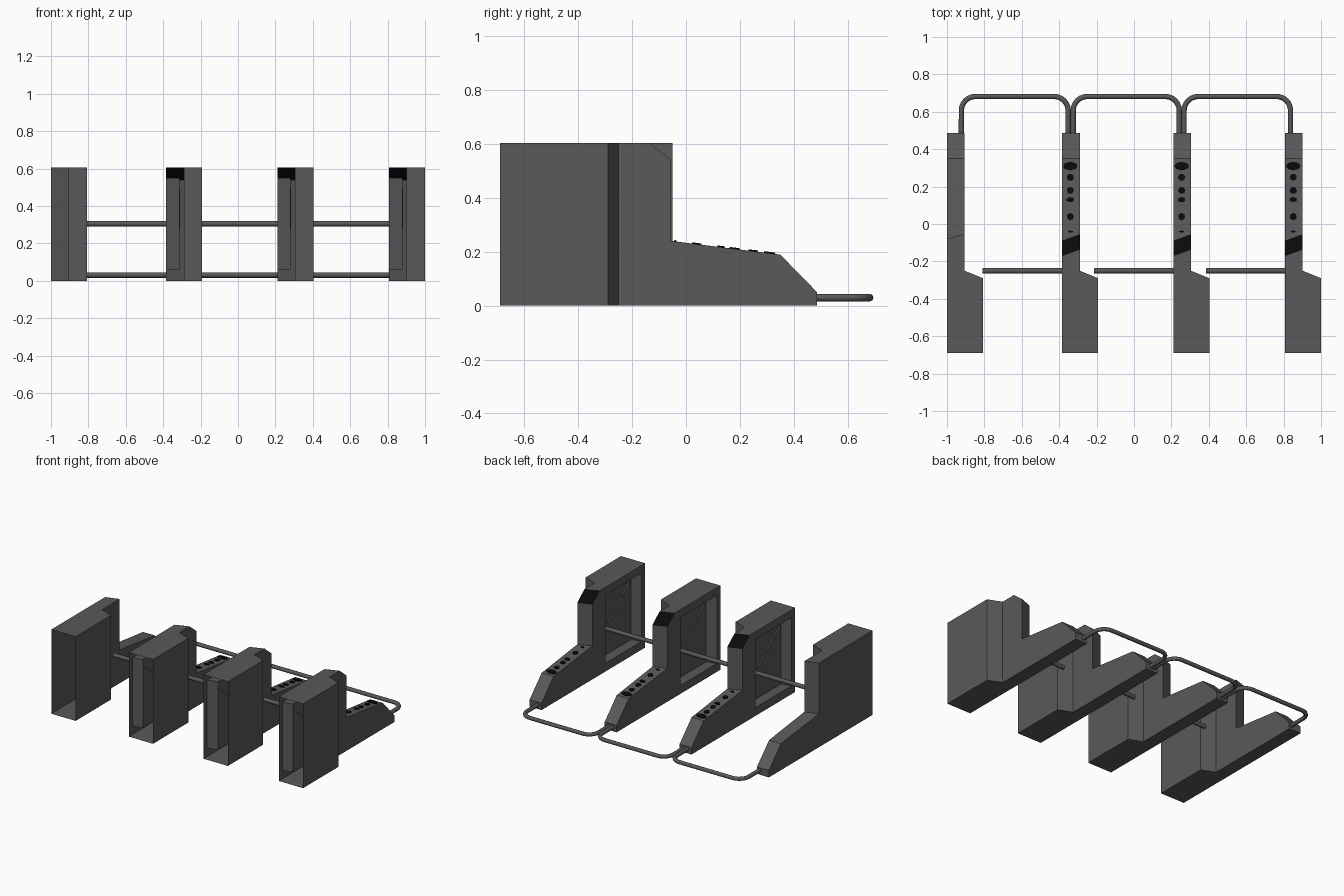
import bpy, bmesh, math
from mathutils import Vector, Matrix

if "Cube" in bpy.data.objects:
    bpy.data.objects.remove(bpy.data.objects["Cube"])

H, W, N = 0.605, 0.193, 0.095      # cabinet height, wide width, narrow width


def material(name, c):
    m = bpy.data.materials.new(name)
    m.diffuse_color = (c, c, c, 1)
    m.use_nodes = True
    m.node_tree.nodes["Principled BSDF"].inputs["Base Color"].default_value = m.diffuse_color
    return m


GREY = material("dark grey", 0.1)
BLACK = material("black", 0.003)


def finish(bm, name, x=0, mats=(GREY,)):
    me = bpy.data.meshes.new(name)
    bm.to_mesh(me)
    bm.free()
    ob = bpy.data.objects.new(name, me)
    ob.location.x = x
    for m in mats:
        me.materials.append(m)
    bpy.context.collection.objects.link(ob)
    return ob


def prism(points, direction):
    bm = bmesh.new()
    f = bm.faces.new([bm.verts.new(p) for p in points])
    r = bmesh.ops.extrude_face_region(bm, geom=[f])
    bmesh.ops.translate(bm, vec=direction,
                        verts=[g for g in r["geom"] if isinstance(g, bmesh.types.BMVert)])
    bmesh.ops.recalc_face_normals(bm, faces=bm.faces)
    return bm


def open_front(bm, y):
    faces = [f for f in bm.faces if f.normal.y < -0.8 and f.calc_center_median().y < y]
    bmesh.ops.delete(bm, geom=faces, context='FACES_ONLY')


def side_face(bm):
    return min((f for f in bm.faces if f.normal.x < -0.99),
               key=lambda f: (f.calc_center_median() - Vector((0, -0.45, 0.3))).length)


# cabinet: hollow shell, open at the front
def cabinet(x, reader):
    back_l, back_r = (-0.09, -0.055) if reader else (-0.08, -0.05)
    plan = [(0, -0.69), (W, -0.69), (W, -0.29), (N, -0.25), (N, back_r), (0, back_l)]
    bm = prism([(a, b, 0) for a, b in plan], (0, 0, H))
    if reader:
        # sloped black reader face on the back top edge
        p, q, r = Vector((N, back_r, 0.54)), Vector((0, back_l, 0.54)), Vector((N, -0.135, H))
        n = (q - p).cross(r - p).normalized()
        if n.z < 0:
            n = -n
        cut = bmesh.ops.bisect_plane(bm, geom=bm.verts[:] + bm.edges[:] + bm.faces[:],
                                     plane_co=p, plane_no=n, clear_outer=True)
        edges = [g for g in cut["geom_cut"] if isinstance(g, bmesh.types.BMEdge)]
        bmesh.ops.holes_fill(bm, edges=edges, sides=0)
        bmesh.ops.recalc_face_normals(bm, faces=bm.faces)
        for f in bm.faces:
            if f.normal.dot(n) > 0.99:
                f.material_index = 1
        # recessed panel on the left side
        for co, no in (((0, -0.65, 0), (0, 1, 0)), ((0, -0.24, 0), (0, 1, 0)),
                       ((0, 0, 0.06), (0, 0, 1)), ((0, 0, 0.55), (0, 0, 1))):
            f = side_face(bm)
            bmesh.ops.bisect_plane(bm, geom=[f] + f.edges[:] + f.verts[:],
                                   plane_co=co, plane_no=no)
        f = side_face(bm)
        r = bmesh.ops.extrude_face_region(bm, geom=[f])
        vs = [g for g in r["geom"] if isinstance(g, bmesh.types.BMVert)]
        if f.is_valid:
            bmesh.ops.delete(bm, geom=[f], context='FACES_ONLY')
        for v in vs:
            v.co.x += 0.072
            if v.co.y < -0.5:
                v.co.y += 0.02
    open_front(bm, -0.68)
    finish(bm, "cabinet", x, (GREY, BLACK))

    # low tapering foot behind the cabinet
    prof = [(back_r, 0), (0.487, 0), (0.487, 0.05), (0.35, 0.19), (back_r, 0.24)]
    bm = prism([(0, a, b) for a, b in prof], (N, 0, 0))
    open_front(bm, 0)
    for v in bm.verts:
        if v.co.y < 0 and v.co.x < 0.01:
            v.co.y = back_l
    finish(bm, "foot", x)


# black sensor spots on top of the foot
def spots(x):
    bm = bmesh.new()
    slope = Matrix.Rotation(-math.atan(0.05 / 0.405), 4, 'X')
    for y, a, b in ((0.31, 0.038, 0.021), (0.25, 0.018, 0.018), (0.18, 0.018, 0.018),
                    (0.13, 0.02, 0.013), (0.04, 0.018, 0.018), (-0.04, 0.014, 0.004)):
        z = 0.24 - 0.05 * (y + 0.055) / 0.405
        mat = (Matrix.Translation((N / 2 - 0.003, y, z + 0.001)) @ slope
               @ Matrix.Diagonal((a, b, 1, 1)))
        bmesh.ops.create_cone(bm, cap_ends=True, segments=16, radius1=1, radius2=1,
                              depth=0.008, matrix=mat)
    finish(bm, "sensor_spots", x, (BLACK,))


def tube(name, pts, radius):
    cu = bpy.data.curves.new(name, 'CURVE')
    cu.dimensions = '3D'
    cu.bevel_depth = radius
    cu.bevel_resolution = 2
    cu.use_fill_caps = True
    s = cu.splines.new('POLY')
    s.points.add(len(pts) - 1)
    for p, q in zip(s.points, pts):
        p.co = (*q, 1)
    s.use_smooth = True
    cu.materials.append(GREY)
    ob = bpy.data.objects.new(name, cu)
    bpy.context.collection.objects.link(ob)


# four pedestals; the first has no reader or recess
xs = (-1.0, -0.385, 0.21, 0.807)
for i, x in enumerate(xs):
    cabinet(x, i > 0)
    if i:
        spots(x)
        tube("recess_brace", [(x + 0.068, -0.36, 0.28), (x + 0.068, -0.61, 0.49)], 0.006)

# cross bars between the pedestals
for a, b in ((-0.81, -0.375), (-0.215, 0.22), (0.385, 0.815)):
    tube("cross_bar", [(a, -0.25, 0.305), (b, -0.25, 0.305)], 0.015)

# floor hoops with rounded corners
R, Y, Z = 0.075, 0.682, 0.03
for a, b in ((-0.923, -0.352), (-0.325, 0.242), (0.268, 0.837)):
    pts = [(a, 0.47, Z)]
    for cx, start in ((a + R, math.pi), (b - R, math.pi / 2)):
        for k in range(7):
            t = start - k * math.pi / 12
            pts.append((cx + R * math.cos(t), Y - R + R * math.sin(t), Z))
    pts.append((b, 0.47, Z))
    tube("floor_hoop", pts, 0.014)
